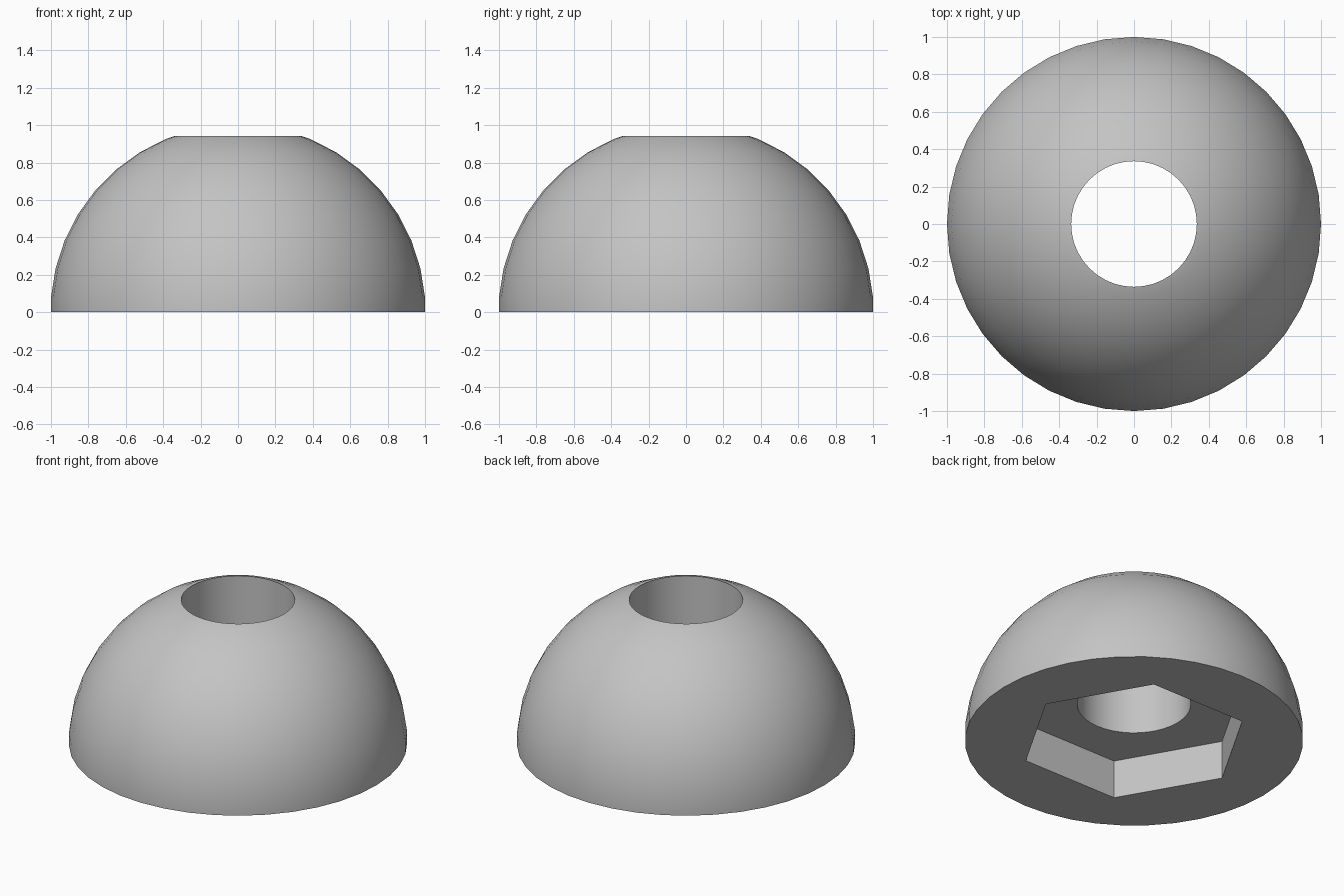
import bpy, bmesh, math

if "Cube" in bpy.data.objects:
    bpy.data.objects.remove(bpy.data.objects["Cube"])

SEG = 40            # sides of the dome and bore
STEP = math.radians(360 / SEG)
HOLE_R = 0.336      # bore radius
HEX_R = 0.68        # hex pocket corner radius
HEX_DEPTH = 0.25

grey = bpy.data.materials.new("light grey")
grey.diffuse_color = (0.55, 0.55, 0.55, 1)
grey.use_nodes = True
grey.node_tree.nodes["Principled BSDF"].inputs["Base Color"].default_value = grey.diffuse_color


def make_object(name, bm):
    bmesh.ops.recalc_face_normals(bm, faces=bm.faces)
    mesh = bpy.data.meshes.new(name)
    bm.to_mesh(mesh)
    bm.free()
    mesh.materials.append(grey)
    obj = bpy.data.objects.new(name, mesh)
    bpy.context.collection.objects.link(obj)
    return obj


# Dome profile: half-step latitude rings, cut off where they meet the bore
sphere_r = 1 / math.cos(STEP / 2)
rings = [(sphere_r * math.cos((i + 0.5) * STEP), sphere_r * math.sin((i + 0.5) * STEP))
         for i in range(9)]
outer = [p for p in rings if p[0] > HOLE_R]
(r0, z0), (r1, z1) = outer[-1], rings[len(outer)]
top_z = z0 + (z1 - z0) * (r0 - HOLE_R) / (r0 - r1)
profile = [(1.0, 0.0)] + outer + [(HOLE_R, top_z), (HOLE_R, 0.0)]

# Revolve the closed profile into a dome with a through bore
bm = bmesh.new()
loops = [[bm.verts.new((r * math.cos(a * STEP), r * math.sin(a * STEP), z)) for r, z in profile]
         for a in range(SEG)]
n = len(profile)
for a in range(SEG):
    p, q = loops[a], loops[(a + 1) % SEG]
    for i in range(n):
        j = (i + 1) % n
        bm.faces.new((p[i], q[i], q[j], p[j]))
dome = make_object("dome_cap", bm)

# Hexagonal pocket cutter for the underside
bm = bmesh.new()
low = [bm.verts.new((HEX_R * math.cos(math.radians(60 * k)),
                     HEX_R * math.sin(math.radians(60 * k)), -0.2)) for k in range(6)]
high = [bm.verts.new((v.co.x, v.co.y, HEX_DEPTH)) for v in low]
bm.faces.new(low)
bm.faces.new(high)
for k in range(6):
    m = (k + 1) % 6
    bm.faces.new((low[k], low[m], high[m], high[k]))
cutter = make_object("hex_pocket_cutter", bm)
cutter.hide_render = True

# Cut the pocket, then drop the cutter
mod = dome.modifiers.new("hex_pocket", 'BOOLEAN')
mod.operation = 'DIFFERENCE'
mod.solver = 'EXACT'
mod.object = cutter
bpy.context.view_layer.objects.active = dome
dome.select_set(True)
bpy.ops.object.modifier_apply(modifier=mod.name)
bpy.data.objects.remove(cutter)

# Smooth dome and bore, crisp edges
bpy.ops.object.shade_smooth_by_angle(angle=math.radians(30))
